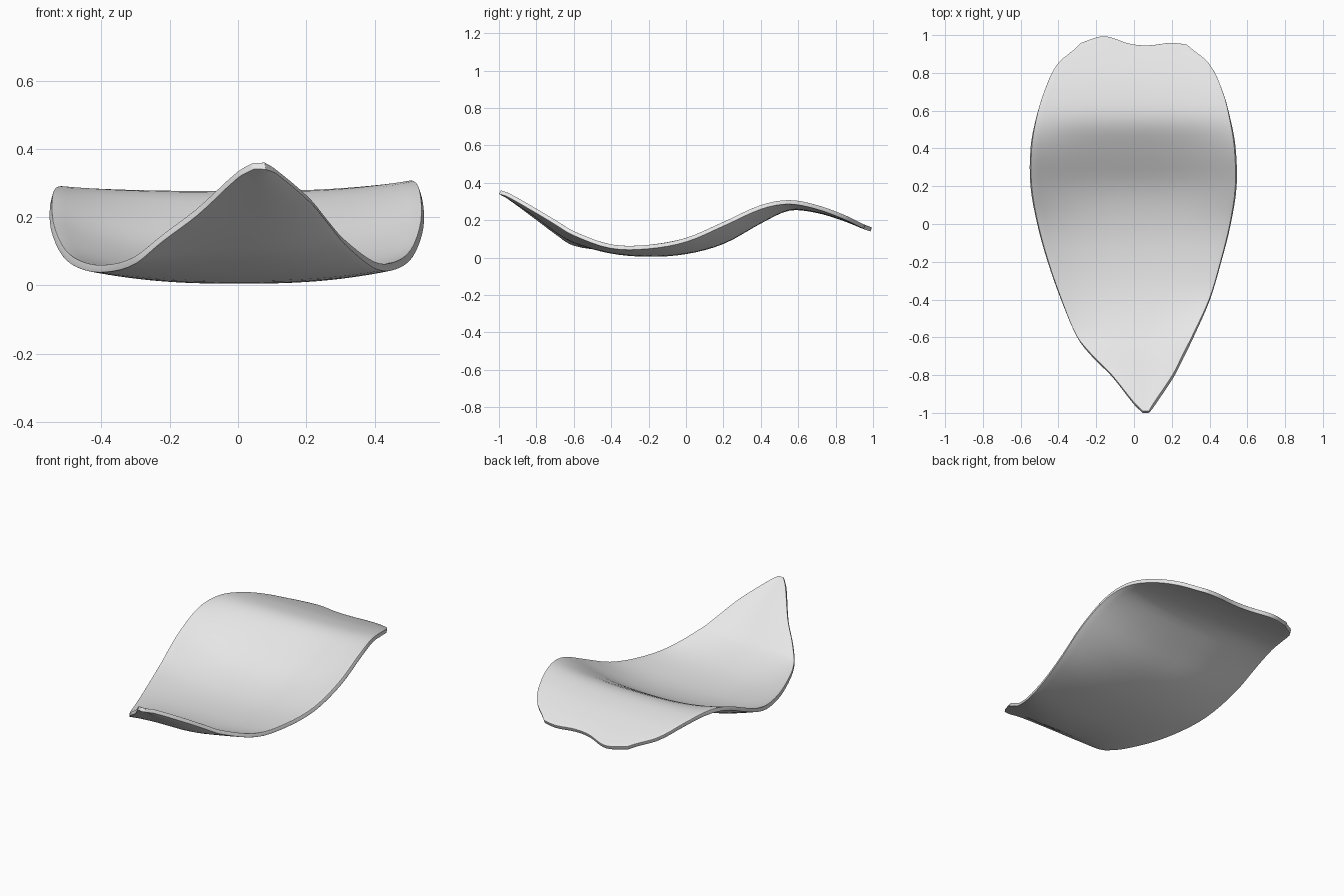
import bpy
import bmesh
import math
from mathutils import Vector

cube = bpy.data.objects.get("Cube")
if cube:
    bpy.data.objects.remove(cube, do_unlink=True)

THICKNESS = 0.022
COLUMNS = 28
STEPS = 4

# Stations from tip to base: y, right edge x, left edge x,
# then height of the right edge, the midline and the left edge
STATIONS = [
    (-.995, .045, .08, .35, .35, .35),
    (-.95, 0, .11, .325, .325, .335),
    (-.8, -.12, .21, .215, .225, .25),
    (-.7, -.22, .26, .14, .15, .19),
    (-.6, -.3, .31, .075, .09, .13),
    (-.4, -.385, .4, .05, .033, .06),
    (-.2, -.455, .46, .058, .016, .058),
    (0, -.51, .51, .095, .03, .095),
    (.2, -.545, .54, .175, .085, .18),
    (.4, -.545, .535, .26, .195, .27),
    (.55, -.52, .51, .28, .262, .297),
    (.7, -.475, .47, .255, .25, .27),
    (.85, -.4, .395, .205, .205, .215),
    (.94, -.28, .28, .168, .168, .17),
]


def spline(a, b, c, d, t):
    """Smooth blend from b to c through neighbouring stations."""
    def tangent(p, q, r):
        return (r - p) / max(r0(p, q, r), 1e-9)
    def at(i):
        h = c[0] - b[0]
        m1 = (c[i] - a[i]) / (c[0] - a[0]) * h
        m2 = (d[i] - b[i]) / (d[0] - b[0]) * h
        s, k = t * t * (3 - 2 * t), t * (1 - t)
        return b[i] + (c[i] - b[i]) * s + m1 * k * (1 - t) - m2 * k * t
    return [at(i) for i in range(len(b))]


def section_rows():
    last = len(STATIONS) - 1
    for i in range(last):
        a, b = STATIONS[max(i - 1, 0)], STATIONS[i]
        c, d = STATIONS[i + 1], STATIONS[min(i + 2, last)]
        for s in range(STEPS):
            yield spline(a, b, c, d, s / STEPS)
    yield list(STATIONS[-1])


def petal_point(row, u):
    y, x_right, x_left, z_right, z_mid, z_left = row
    x = x_right + (x_left - x_right) * (u + 1) / 2
    edge = z_left if u > 0 else z_right
    z = z_mid + (edge - z_mid) * abs(u) ** 2.5
    # Two uneven lobes on the base rim
    fade = min(max((y - .75) / .19, 0), 1) ** 2
    lobe = .05 * math.exp(-((x + .16) / .11) ** 2)
    lobe += .015 * math.exp(-((x - .2) / .08) ** 2)
    return Vector((x, y + lobe * fade, z - .35 * lobe * fade))


# Curved petal sheet
bm = bmesh.new()
grid = [[bm.verts.new(petal_point(row, 2 * j / COLUMNS - 1))
         for j in range(COLUMNS + 1)] for row in section_rows()]
for near, far in zip(grid, grid[1:]):
    for j in range(COLUMNS):
        bm.faces.new((near[j], near[j + 1], far[j + 1], far[j]))
mesh = bpy.data.meshes.new("petal")
bm.to_mesh(mesh)
bm.free()
petal = bpy.data.objects.new("petal", mesh)
bpy.context.collection.objects.link(petal)

# Single pale grey colour
grey = bpy.data.materials.new("pale grey")
grey.use_nodes = True
colour = (.8, .8, .8, 1)
grey.diffuse_color = colour
grey.node_tree.nodes["Principled BSDF"].inputs["Base Color"].default_value = colour
mesh.materials.append(grey)

# Thickness with a softened rim
solid = petal.modifiers.new("thickness", "SOLIDIFY")
solid.thickness = THICKNESS
solid.offset = 0
rim = petal.modifiers.new("rounded rim", "BEVEL")
rim.width = .008
rim.segments = 3
rim.limit_method = "ANGLE"
rim.angle_limit = math.radians(50)

bpy.context.view_layer.objects.active = petal
petal.select_set(True)
bpy.ops.object.shade_smooth_by_angle(angle=math.radians(60))
